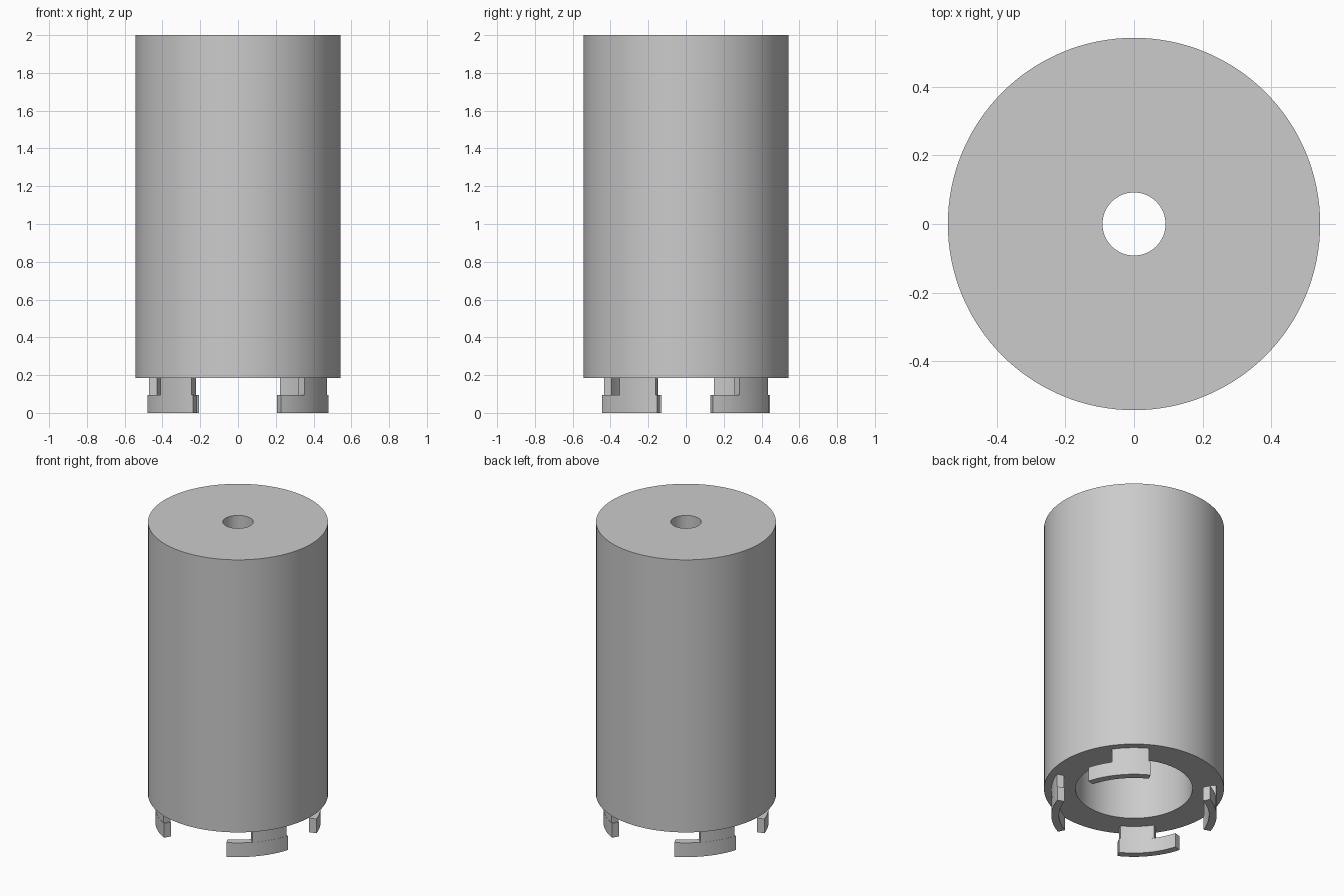
import bpy, bmesh, math

cube = bpy.data.objects.get("Cube")
if cube:
    bpy.data.objects.remove(cube, do_unlink=True)

grey = bpy.data.materials.new("plain_grey")
grey.use_nodes = True
GREY = (0.6, 0.6, 0.6, 1)
grey.diffuse_color = GREY
grey.node_tree.nodes["Principled BSDF"].inputs["Base Color"].default_value = GREY


def finish(name, bm):
    bmesh.ops.recalc_face_normals(bm, faces=bm.faces)
    mesh = bpy.data.meshes.new(name)
    bm.to_mesh(mesh)
    bm.free()
    mesh.materials.append(grey)
    obj = bpy.data.objects.new(name, mesh)
    bpy.context.collection.objects.link(obj)
    bpy.ops.object.select_all(action='DESELECT')
    obj.select_set(True)
    bpy.context.view_layer.objects.active = obj
    bpy.ops.object.shade_smooth_by_angle(angle=math.radians(30))
    return obj


def sweep(bm, profile, start, end, steps):
    """Turn a closed (radius, height) profile about z, capping partial turns."""
    full = end - start >= 360
    rings = []
    for i in range(steps if full else steps + 1):
        a = math.radians(start + (end - start) * i / steps)
        rings.append([bm.verts.new((r * math.cos(a), r * math.sin(a), z))
                      for r, z in profile])
    n = len(profile)
    for i in range(steps):
        a, b = rings[i], rings[(i + 1) % len(rings)]
        for j in range(n):
            k = (j + 1) % n
            bm.faces.new((a[j], b[j], b[k], a[k]))
    if not full:
        bm.faces.new(rings[0])
        bm.faces.new(rings[-1])


def band(r_in, r_out, low, high):
    return [(r_in, low), (r_out, low), (r_out, high), (r_in, high)]


BASE, TOP, CEILING = 0.185, 2.0, 1.82
OUTER, BORE, HOLE = 0.543, 0.353, 0.092

# Hollow body: wide bore from below, small hole through the top plate
bm = bmesh.new()
sweep(bm, [(HOLE, TOP), (OUTER, TOP), (OUTER, BASE), (BORE, BASE),
           (BORE, CEILING), (HOLE, CEILING)], 0, 360, 128)
finish("body", bm)

# Four bayonet hooks: a stem down from the rim and an arm along the circle
TAB_IN, TAB_OUT, ARM_TOP = 0.453, 0.499, 0.095
tabs = {"front_left": -63, "back_left": 16.5, "back_right": 117, "front_right": 196.5}
for place, start in tabs.items():
    bm = bmesh.new()
    sweep(bm, band(TAB_IN, TAB_OUT, 0, ARM_TOP), start, start + 45, 12)
    finish(place + "_hook_arm", bm)
    bm = bmesh.new()
    sweep(bm, band(TAB_IN, TAB_OUT - 0.001, ARM_TOP, BASE), start + 18, start + 44, 8)
    finish(place + "_hook_stem", bm)
